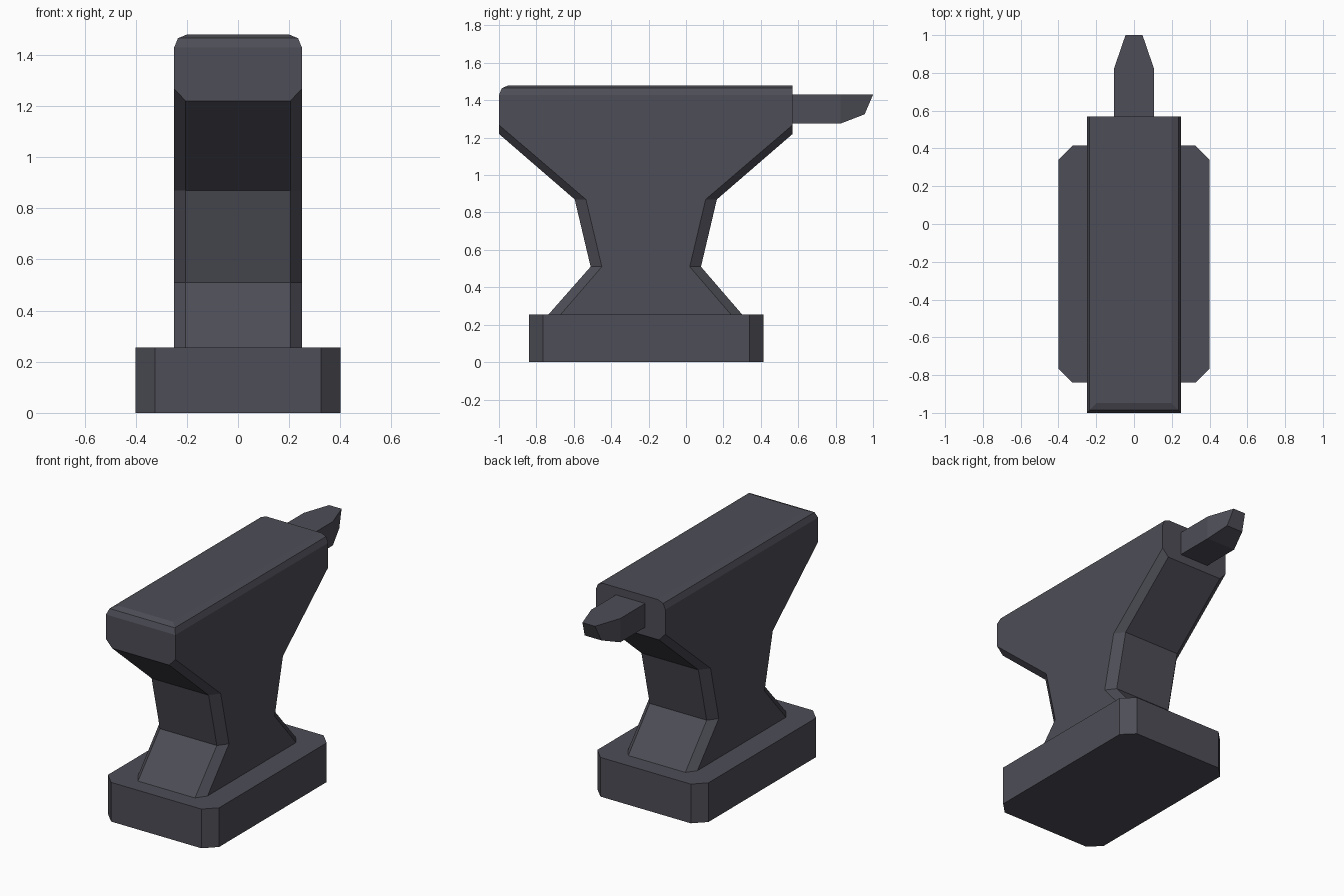
import bpy, bmesh

if "Cube" in bpy.data.objects:
    bpy.data.objects.remove(bpy.data.objects["Cube"])

iron = bpy.data.materials.new("dark_iron")
iron.diffuse_color = (0.075, 0.075, 0.095, 1)
iron.use_nodes = True
iron.node_tree.nodes["Principled BSDF"].inputs["Base Color"].default_value = iron.diffuse_color


def finish(name, bm):
    bmesh.ops.recalc_face_normals(bm, faces=bm.faces)
    mesh = bpy.data.meshes.new(name)
    bm.to_mesh(mesh)
    bm.free()
    mesh.materials.append(iron)
    obj = bpy.data.objects.new(name, mesh)
    bpy.context.collection.objects.link(obj)
    return obj


def hull(name, points):
    bm = bmesh.new()
    for p in points:
        bm.verts.new(p)
    bmesh.ops.convex_hull(bm, input=bm.verts)
    bmesh.ops.dissolve_limit(bm, angle_limit=0.01, verts=bm.verts, edges=bm.edges)
    return finish(name, bm)


# Base block with cut corners
c, y0, y1 = 0.075, -0.84, 0.415
outline = [(0.4, y0 + c), (0.4, y1 - c), (0.4 - c, y1), (0.4 - c, y0)]
hull("base", [(s * x, y, z) for s in (-1, 1) for x, y in outline for z in (0, 0.255)])

# Waisted body and head: outer side profile in the middle, inset profile on the flanks
outer = [(-1, 1.22), (-0.595, 0.87), (-0.51, 0.51), (-0.735, 0.255),
         (0.30, 0.255), (0.08, 0.51), (0.165, 0.87), (0.57, 1.22)]
inner = [(-1, 1.268), (-0.535, 0.87), (-0.45, 0.51), (-0.67, 0.255),
         (0.24, 0.255), (0.02, 0.51), (0.105, 0.87), (0.57, 1.268)]
top = [(0.57, 1.48), (-1, 1.48)]
bm = bmesh.new()
flank, mid = {}, {}
for s in (-1, 1):
    flank[s] = [bm.verts.new((s * 0.25, y, z)) for y, z in inner + top]
    mid[s] = [bm.verts.new((s * 0.205, y, z)) for y, z in outer]
    bm.faces.new(flank[s])
    for i in range(7):
        bm.faces.new((flank[s][i], flank[s][i + 1], mid[s][i + 1], mid[s][i]))
for i in range(7):
    bm.faces.new((mid[-1][i], mid[-1][i + 1], mid[1][i + 1], mid[1][i]))
L, R = flank[-1], flank[1]
bm.faces.new((L[8], L[9], R[9], R[8]))
bm.faces.new((L[9], L[0], mid[-1][0], mid[1][0], R[0], R[9]))
bm.faces.new((L[8], L[7], mid[-1][7], mid[1][7], R[7], R[8]))

# Rounded working-face edges, left sharp at the horn end
rim = [e for e in bm.edges if all(v.co.z > 1.47 for v in e.verts)
       and not all(v.co.y > 0.5 for v in e.verts)]
bmesh.ops.recalc_face_normals(bm, faces=bm.faces)
bmesh.ops.bevel(bm, geom=rim, offset=0.052, segments=2, profile=0.5, affect='EDGES')
finish("body", bm)

# Tapered horn
rows = [(0.105, 0.55, 1.275), (0.105, 0.55, 1.43), (0.105, 0.825, 1.275),
        (0.105, 0.825, 1.43), (0.045, 1.0, 1.43), (0.06, 0.955, 1.325)]
hull("horn", [(s * x, y, z) for s in (-1, 1) for x, y, z in rows])
